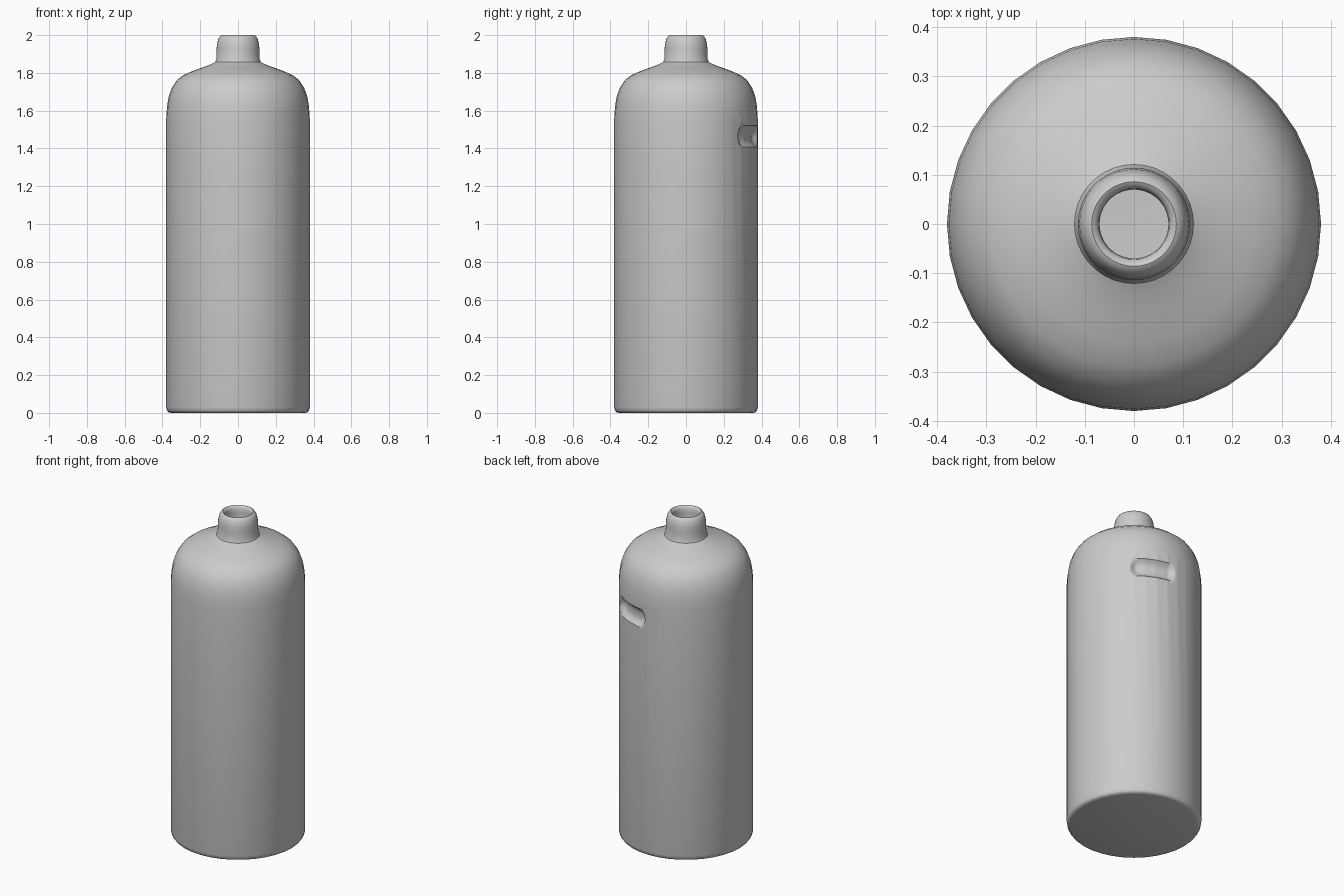
import bpy, bmesh, math

if "Cube" in bpy.data.objects:
    bpy.data.objects.remove(bpy.data.objects["Cube"])

SIDES = 36
# Bottle profile (radius, height), base to lip and back down inside the neck
PROFILE = [(0.355, 0.0), (0.37, 0.004), (0.376, 0.012), (0.38, 0.03),
           (0.38, 1.37), (0.38, 1.56), (0.376, 1.62), (0.367, 1.675),
           (0.35, 1.722), (0.325, 1.76), (0.29, 1.788), (0.24, 1.81),
           (0.185, 1.83), (0.14, 1.847), (0.121, 1.857), (0.115, 1.872),
           (0.114, 1.92), (0.111, 1.955), (0.104, 1.982), (0.094, 1.996),
           (0.086, 2.0), (0.078, 1.996), (0.072, 1.985), (0.07, 1.965),
           (0.07, 1.84)]

# Finger dent, on the back right of the body
DENT_ANGLE, DENT_Z = math.radians(67), 1.465
DENT_HALF_W, DENT_HALF_H, DENT_DEPTH = 0.135, 0.055, 0.028


def dent_depth(x, y, z):
    """Depth of a stadium-shaped scoop at a point of the body wall."""
    u = abs((math.atan2(y, x) - DENT_ANGLE) * 0.38)
    du = max(0.0, u - (DENT_HALF_W - DENT_HALF_H))
    d = math.hypot(du, z - DENT_Z) / DENT_HALF_H
    t = min(1.0, max(0.0, (1.0 - d) / 0.6))
    return DENT_DEPTH * t * (2 - t)


bm = bmesh.new()

# Lathe the body, shoulder and neck
rings = []
for r, z in PROFILE:
    rings.append([bm.verts.new((r * math.cos(math.tau * i / SIDES),
                                r * math.sin(math.tau * i / SIDES), z))
                  for i in range(SIDES)])
for low, high in zip(rings, rings[1:]):
    for i in range(SIDES):
        j = (i + 1) % SIDES
        bm.faces.new((low[i], low[j], high[j], high[i]))
bm.faces.new(rings[0][::-1])

# Refine the wall patch around the dent and press it in
patch = []
for f in bm.faces:
    c = f.calc_center_median()
    if 1.37 < c.z < 1.56 and math.radians(40) < math.atan2(c.y, c.x) < math.radians(100):
        if math.hypot(c.x, c.y) > 0.3:
            patch.append(f)
edges = list({e for f in patch for e in f.edges})
bmesh.ops.subdivide_edges(bm, edges=edges, cuts=9, use_grid_fill=True)
for v in bm.verts:
    r = math.hypot(v.co.x, v.co.y)
    if 1.38 < v.co.z < 1.55 and r > 0.3:
        k = 1 - dent_depth(*v.co) / r
        v.co.x *= k
        v.co.y *= k

mesh = bpy.data.meshes.new("bottle")
bm.to_mesh(mesh)
bm.free()
bottle = bpy.data.objects.new("bottle", mesh)
bpy.context.collection.objects.link(bottle)

# Smooth shading with sharp creases kept
bpy.context.view_layer.objects.active = bottle
bottle.select_set(True)
bpy.ops.object.shade_smooth_by_angle(angle=math.radians(40))
